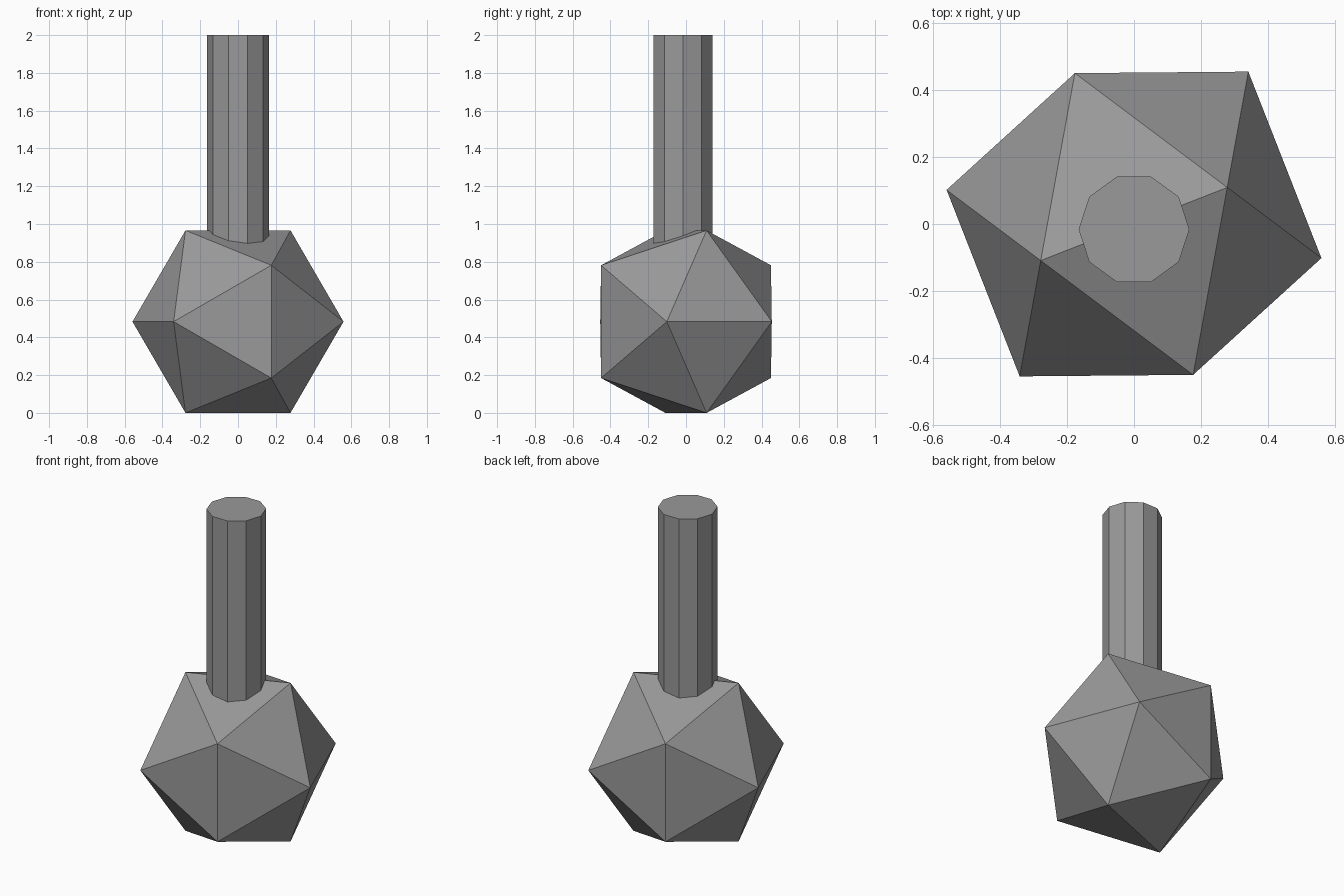
import bpy, bmesh, math
from mathutils import Matrix

if "Cube" in bpy.data.objects:
    bpy.data.objects.remove(bpy.data.objects["Cube"])

# Dark grey surface shared by both parts
grey = bpy.data.materials.new("dark_grey")
grey.diffuse_color = (0.32, 0.32, 0.32, 1)
grey.use_nodes = True
grey.node_tree.nodes["Principled BSDF"].inputs["Base Color"].default_value = grey.diffuse_color


def finish(bm, name):
    bmesh.ops.recalc_face_normals(bm, faces=bm.faces)
    mesh = bpy.data.meshes.new(name)
    bm.to_mesh(mesh)
    bm.free()
    mesh.materials.append(grey)
    obj = bpy.data.objects.new(name, mesh)
    bpy.context.collection.objects.link(obj)
    return obj


# Twenty-sided head, resting on one edge: hull of three golden rectangles
half_edge = 0.2985
long_half = half_edge * (1 + math.sqrt(5)) / 2
bm = bmesh.new()
for s in (-1, 1):
    for t in (-1, 1):
        a, b = s * half_edge, t * long_half
        for co in ((a, 0, b), (b, a, 0), (0, b, a)):
            bm.verts.new(co)
bmesh.ops.convex_hull(bm, input=bm.verts[:])
turn = Matrix.Rotation(math.radians(21.4), 4, 'Z')
bm.transform(Matrix.Translation((0, 0, long_half)) @ turn)
finish(bm, "head")

# Ten-sided handle sunk into the head
bottom, top = 0.8, 2.0
bm = bmesh.new()
radius = 0.165
ring = [bm.verts.new((radius * math.cos(math.tau * i / 10),
                      radius * math.sin(math.tau * i / 10) - 0.016, bottom))
        for i in range(10)]
base = bm.faces.new(ring)
out = bmesh.ops.extrude_face_region(bm, geom=[base], use_keep_orig=True)
moved = [g for g in out["geom"] if isinstance(g, bmesh.types.BMVert)]
bmesh.ops.translate(bm, verts=moved, vec=(0, 0, top - bottom))
finish(bm, "handle")
